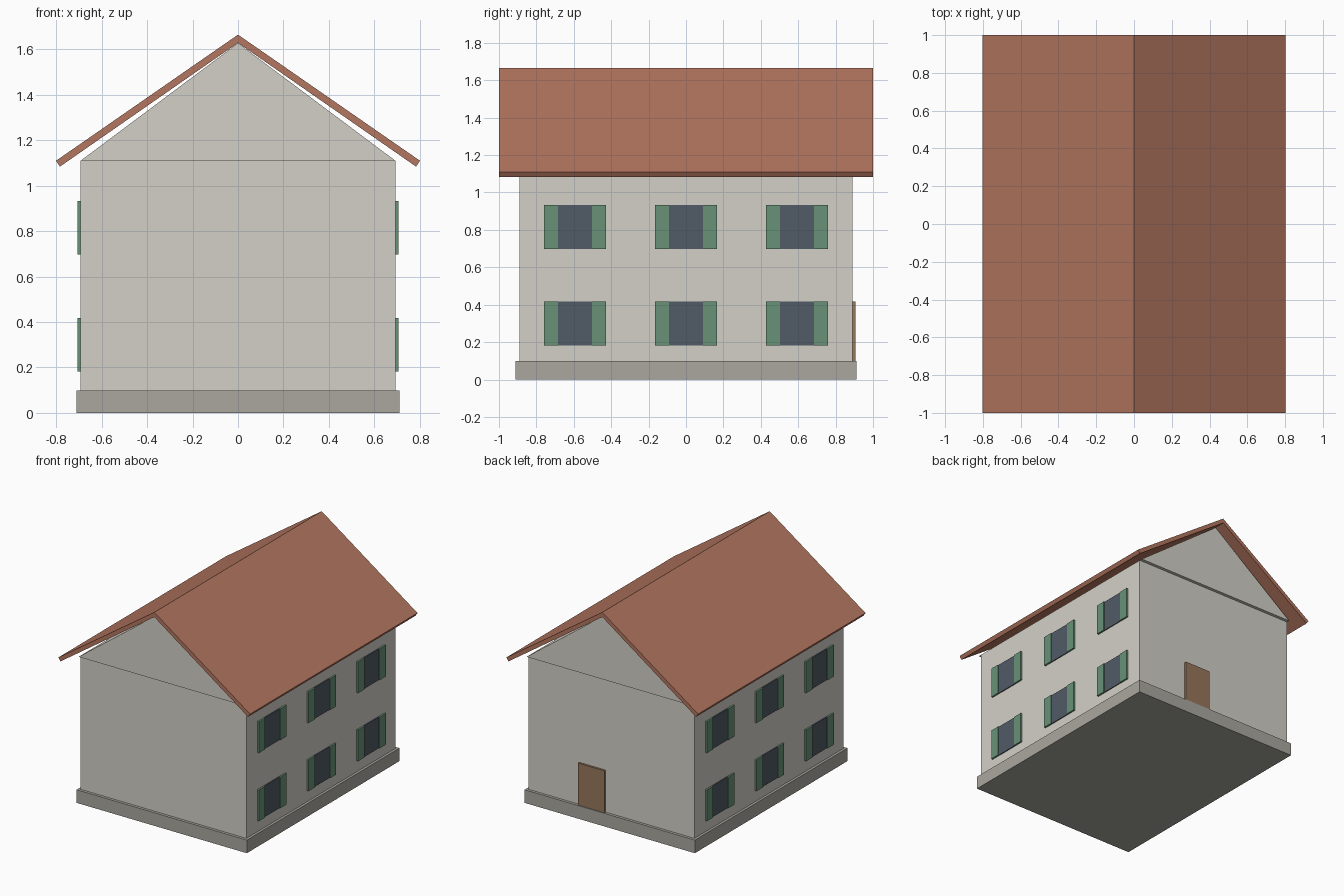
import bpy
import bmesh

cube = bpy.data.objects.get("Cube")
if cube:
    bpy.data.objects.remove(cube, do_unlink=True)


def material(name, r, g, b):
    mat = bpy.data.materials.new(name)
    mat.use_nodes = True
    mat.diffuse_color = (r, g, b, 1)
    bsdf = next(n for n in mat.node_tree.nodes if n.type == 'BSDF_PRINCIPLED')
    bsdf.inputs["Base Color"].default_value = (r, g, b, 1)
    bsdf.inputs["Roughness"].default_value = 0.9
    return mat


PLASTER = material("pale plaster", 0.65, 0.63, 0.57)
STONE = material("grey stone", 0.40, 0.39, 0.345)
TILE = material("terracotta", 0.45, 0.18, 0.115)
GREEN = material("shutter green", 0.14, 0.29, 0.187)
GLASS = material("slate glass", 0.082, 0.106, 0.132)
WOOD = material("brown wood", 0.31, 0.185, 0.105)


def finish(name, bm, mat):
    bmesh.ops.recalc_face_normals(bm, faces=bm.faces)
    mesh = bpy.data.meshes.new(name)
    bm.to_mesh(mesh)
    bm.free()
    mesh.materials.append(mat)
    obj = bpy.data.objects.new(name, mesh)
    bpy.context.collection.objects.link(obj)
    return obj


def box(name, xs, ys, zs, mat):
    """Box spanning the given (low, high) ranges."""
    bm = bmesh.new()
    bmesh.ops.create_cube(bm, size=1)
    for v in bm.verts:
        v.co = [r[0] if c < 0 else r[1] for c, r in zip(v.co, (xs, ys, zs))]
    return finish(name, bm, mat)


def prism(name, profile, half_depth, mat):
    """Extrude an (x, z) profile along y."""
    bm = bmesh.new()
    face = bm.faces.new([bm.verts.new((x, -half_depth, z)) for x, z in profile])
    ext = bmesh.ops.extrude_face_region(bm, geom=[face])["geom"]
    moved = [e for e in ext if isinstance(e, bmesh.types.BMVert)]
    bmesh.ops.translate(bm, verts=moved, vec=(0, 2 * half_depth, 0))
    return finish(name, bm, mat)


WALL_X, WALL_Y, WALL_TOP, BASE_TOP = 0.693, 0.89, 1.11, 0.099

# Base and walls
box("plinth", (-0.712, 0.712), (-0.911, 0.911), (0, BASE_TOP), STONE)
box("walls", (-WALL_X, WALL_X), (-WALL_Y, WALL_Y), (0.05, WALL_TOP), PLASTER)

# Attic, standing slightly proud of the walls at both ends
prism("gable", [(-WALL_X, WALL_TOP), (WALL_X, WALL_TOP), (0, 1.628)], 0.914, PLASTER)

# Roof slabs, one per side
for side, label in ((1, "left"), (-1, "right")):
    prism(f"roof_{label}",
          [(0, 1.665), (side * 0.801, 1.11), (side * 0.784, 1.084), (0, 1.629)],
          1.0, TILE)

# Windows with a shutter on each side
for side, label in ((1, "left"), (-1, "right")):
    def plate(name, depth, ys, zs, mat):
        xs = sorted((side * (WALL_X - 0.01), side * (WALL_X + depth)))
        box(name, xs, ys, zs, mat)

    for row, z in enumerate((0.30, 0.815)):
        for col in (-1, 0, 1):
            y = col * 0.593
            tag = f"{label}_{row}_{col + 1}"
            zs = (z - 0.118, z + 0.118)
            plate("window_" + tag, 0.007, (y - 0.092, y + 0.092), zs, GLASS)
            for end in (-1, 1):
                ys = sorted((y + end * 0.091, y + end * 0.165))
                plate(f"shutter_{tag}_{end}", 0.013, ys, zs, GREEN)

# Back door
box("door", (0.05, 0.27), (WALL_Y - 0.01, 0.905), (BASE_TOP, 0.417), WOOD)
